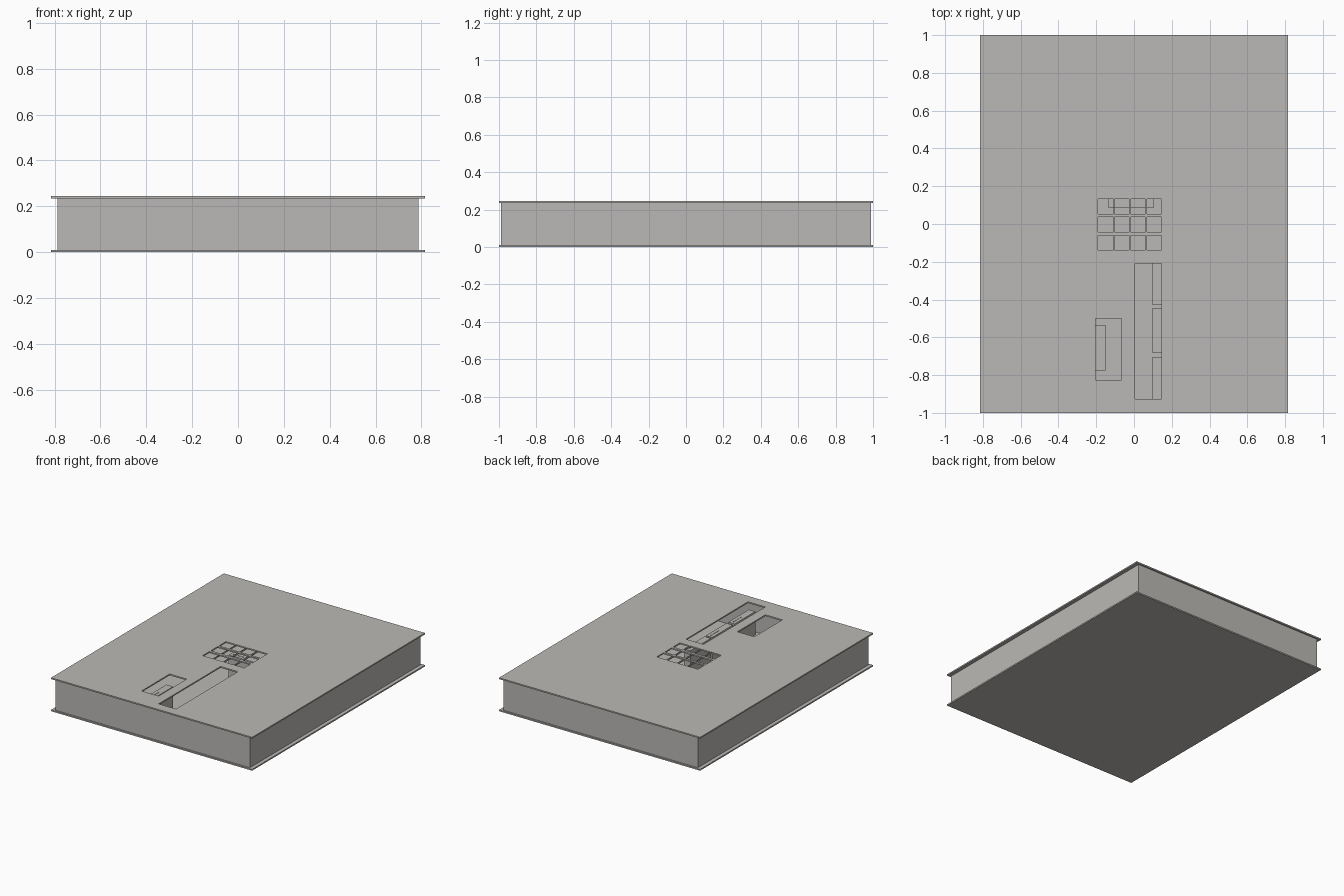
import bpy, bmesh
from mathutils import Matrix

if "Cube" in bpy.data.objects:
    bpy.data.objects.remove(bpy.data.objects["Cube"])

grey = bpy.data.materials.new("warm_grey")
grey.diffuse_color = (0.50, 0.485, 0.465, 1)
grey.use_nodes = True
grey.node_tree.nodes["Principled BSDF"].inputs["Base Color"].default_value = grey.diffuse_color


def boxes(name, bounds, mat=grey):
    """One object made of boxes, each given as x0, x1, y0, y1, z0, z1."""
    bm = bmesh.new()
    for x0, x1, y0, y1, z0, z1 in bounds:
        m = Matrix.Translation(((x0 + x1) / 2, (y0 + y1) / 2, (z0 + z1) / 2))
        bmesh.ops.create_cube(bm, size=1, matrix=m @ Matrix.Diagonal((x1 - x0, y1 - y0, z1 - z0, 1)))
    me = bpy.data.meshes.new(name)
    bm.to_mesh(me)
    bm.free()
    me.materials.append(mat)
    ob = bpy.data.objects.new(name, me)
    bpy.context.collection.objects.link(ob)
    return ob


X, Y, H, T = 0.815, 1.0, 0.245, 0.01      # plate half sizes, height, sheet thickness
WX, WY = 0.788, 0.988                     # wall half sizes

# bottom plate and top plate
boxes("bottom_plate", [(-X, X, -Y, Y, 0, T)])
top = boxes("top_plate", [(-X, X, -Y, Y, H - T, H)])

# four thin walls of the hollow case
for s, side in ((-1, "left"), (1, "right")):
    a, b = sorted((s * WX, s * (WX - T)))
    boxes(side + "_wall", [(a, b, -WY, WY, T, H - T)])
for s, side in ((-1, "front"), (1, "back")):
    a, b = sorted((s * WY, s * (WY - T)))
    boxes(side + "_wall", [(-WX + T, WX - T, a, b, T, H - T)])

# openings: 4 x 3 key grid, long slot, short slot
cols = [(-0.19, -0.108), (-0.103, -0.026), (-0.019, 0.061), (0.069, 0.146)]
rows = [(0.053, 0.132), (-0.042, 0.037), (-0.138, -0.061)]
holes = [c + r for c in cols for r in rows]
holes += [(0.005, 0.146, -0.926, -0.209), (-0.204, -0.066, -0.825, -0.5)]
cutter = boxes("opening_cutter", [h + (H - 0.05, H + 0.05) for h in holes])
cutter.hide_render = True
cutter.hide_viewport = True
mod = top.modifiers.new("openings", "BOOLEAN")
mod.operation = "DIFFERENCE"
mod.solver = "EXACT"
mod.object = cutter

# upright modules standing inside, seen through the openings
MZ = 0.18
modules = [
    ("long_slot_module_1", (0.098, 0.15, -0.942, -0.704)),
    ("long_slot_module_2", (0.098, 0.15, -0.683, -0.444)),
    ("long_slot_module_3", (0.098, 0.15, -0.429, -0.19)),
    ("short_slot_module", (-0.206, -0.151, -0.775, -0.534)),
    ("key_grid_module", (-0.135, 0.103, 0.085, 0.137)),
]
for name, (x0, x1, y0, y1) in modules:
    boxes(name, [(x0, x1, y0, y1, T, MZ)])
    # raised seam along half of the module top
    cx, cy = (x0 + x1) / 2, (y0 + y1) / 2
    if x1 - x0 > y1 - y0:
        seam = (cx - 0.11, cx, cy - 0.002, cy + 0.002)
    elif cx > 0:
        seam = (cx - 0.002, cx + 0.002, cy, cy + 0.1)
    else:
        seam = (cx - 0.002, cx + 0.002, cy - 0.1, cy)
    boxes(name + "_seam", [seam + (MZ, MZ + 0.002)])
